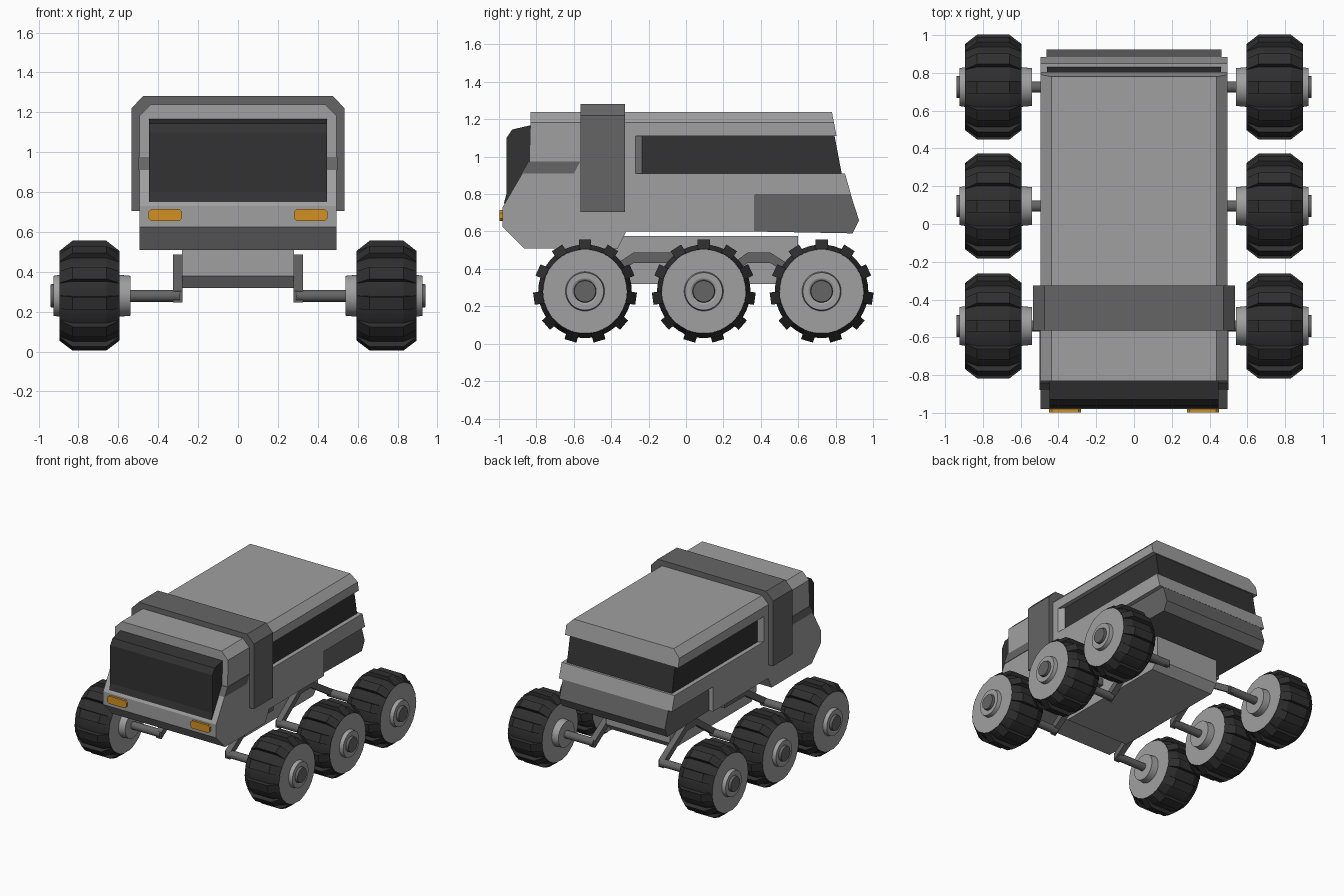
import bpy, bmesh, math
from mathutils import Matrix, Vector

if "Cube" in bpy.data.objects:
    bpy.data.objects.remove(bpy.data.objects["Cube"])


def mat(name, rgb):
    m = bpy.data.materials.new(name)
    m.diffuse_color = (*rgb, 1)
    m.use_nodes = True
    m.node_tree.nodes["Principled BSDF"].inputs["Base Color"].default_value = m.diffuse_color
    return m


LIGHT = mat("light grey", (0.35, 0.35, 0.35))
MID = mat("mid grey", (0.13, 0.13, 0.13))
GLASS = mat("dark glass", (0.032, 0.032, 0.032))
RUBBER = mat("black rubber", (0.028, 0.028, 0.028))
ORANGE = mat("orange lamp", (0.65, 0.28, 0.018))

AXES = {"x": lambda a, b, t: (t, a, b),   # profile in y, z
        "y": lambda a, b, t: (a, t, b),   # profile in x, z
        "z": lambda a, b, t: (a, b, t)}   # profile in x, y


def extrude(bm, pts, axis, lo, hi):
    f = AXES[axis]
    a = [bm.verts.new(f(*p, lo)) for p in pts]
    b = [bm.verts.new(f(*p, hi)) for p in pts]
    n = len(pts)
    faces = [bm.faces.new(a), bm.faces.new(b[::-1])]
    faces += [bm.faces.new((a[i], b[i], b[(i + 1) % n], a[(i + 1) % n])) for i in range(n)]
    bmesh.ops.recalc_face_normals(bm, faces=faces)
    return faces


def finish(bm, name, mats):
    me = bpy.data.meshes.new(name)
    bm.to_mesh(me)
    bm.free()
    for m in mats:
        me.materials.append(m)
    ob = bpy.data.objects.new(name, me)
    bpy.context.collection.objects.link(ob)
    return ob


def prism(name, pts, axis, lo, hi, m):
    bm = bmesh.new()
    extrude(bm, pts, axis, lo, hi)
    return finish(bm, name, [m])


# Main shell: one side profile with the window slot open to the rear
W = 0.495
bm = bmesh.new()
extrude(bm, [(-.98, .73), (-.838, .975), (-.83, 1.24), (.78, 1.24), (.805, 1.11),
             (-.27, 1.11), (-.27, .91), (.85, .91), (.883, .795), (.37, .795),
             (.37, .6), (-.32, .6), (-.365, .51), (-.867, .51), (-.98, .625)], "x", -W, W)
edges = [e for e in bm.edges if all(v.co.z > 1.23 for v in e.verts)
         and abs(e.verts[0].co.y - e.verts[1].co.y) > 1]
bmesh.ops.bevel(bm, geom=edges, offset=.057, segments=1, affect='EDGES')
finish(bm, "body_shell", [LIGHT])

# Recessed wraparound window, with bevelled front frames
prism("wraparound_window", [(-.28, .88), (.838, .88), (.787, 1.15), (-.28, 1.15)],
      "x", -.46, .46, GLASS)
for side, s in (("right", 1), ("left", -1)):
    prism(side + "_window_frame", [(s * .45, -.28), (s * W, -.27), (s * .46, -.235), (s * .45, -.235)],
          "z", .91, 1.11, LIGHT)

# Recessed rear lower panel
prism("rear_lower_panel", [(.36, .6), (.36, .8), (.88, .8), (.925, .66), (.89, .59)],
      "x", -.462, .462, MID)

# Windscreen, belt stripe and lamps
prism("windscreen", [(-.974, .75), (-.96, .80), (-.96, 1.10), (-.93, 1.145), (-.83, 1.168),
                     (-.78, 1.168), (-.78, .75)], "x", -.447, .447, GLASS)
prism("belt_stripe", [(-.842, .975), (-.565, .975), (-.6, .91), (-.88, .91)],
      "x", -W - .004, W + .004, MID)
for side, s in (("right", 1), ("left", -1)):
    c = [(.28, .67), (.295, .655), (.435, .655), (.45, .67),
         (.45, .70), (.435, .715), (.295, .715), (.28, .70)]
    prism(side + "_lamp", [(s * x, z) for x, z in c], "y", -.997, -.97, ORANGE)

# Roll band over the cab
prism("roll_band", [(-.535, .705), (-.535, 1.22), (-.475, 1.282), (.475, 1.282),
                    (.535, 1.22), (.535, .705)], "y", -.565, -.325, MID)

# Chassis
prism("chassis", [(-.48, .575), (-.48, .38), (-.42, .32), (.54, .32), (.6, .38), (.6, .575)],
      "x", -.28, .28, LIGHT)

# Suspension arms: bent bars along each side
WHEEL_Y, WHEEL_Z, WHEEL_X = (-.54, .095, .725), .28, .745
ARMS = {"front": [(-.56, .275), (-.28, .46), (-.02, .46)],
        "rear": [(.075, .275), (.33, .46), (.45, .46), (.74, .275)]}
for side, s in (("right", 1), ("left", -1)):
    for end, path in ARMS.items():
        outline = [(y, z + .028) for y, z in path] + [(y, z - .028) for y, z in path[::-1]]
        prism(f"{side}_{end}_arm", outline, "x", s * .278, s * .325, MID)

# Wheel: lathed axle, hub, disc, tyre and cap; (x, radius, material of next ring)
RINGS = [(-.455, .0, 1), (-.455, .03, 1), (-.205, .03, 0), (-.205, .1, 0), (-.15, .105, 0),
         (-.15, .224, 2), (-.085, .25, 2), (.085, .25, 2), (.15, .224, 0), (.15, .105, 0),
         (.18, .10, 0), (.18, .07, 0), (.175, .06, 1), (.195, .057, 1), (.195, .0, 1)]
SEG = 44
bm = bmesh.new()
rows = []
for x, r, _ in RINGS:
    if r == 0:
        rows.append([bm.verts.new((x, 0, 0))] * SEG)
    else:
        rows.append([bm.verts.new((x, r * math.sin(2 * math.pi * i / SEG),
                                   r * math.cos(2 * math.pi * i / SEG))) for i in range(SEG)])
for k in range(len(rows) - 1):
    for i in range(SEG):
        j = (i + 1) % SEG
        quad = list(dict.fromkeys((rows[k][i], rows[k][j], rows[k + 1][j], rows[k + 1][i])))
        bm.faces.new(quad).material_index = RINGS[k][2]
bmesh.ops.recalc_face_normals(bm, faces=bm.faces[:])

# Eleven tread lugs with chamfered shoulders
for i in range(11):
    faces = extrude(bm, [(-.149, .215), (-.149, .226), (-.085, .276), (.085, .276),
                         (.149, .226), (.149, .215)], "y", -.033, .033)
    for f in faces:
        f.material_index = 2
    bmesh.ops.rotate(bm, verts=list({v for f in faces for v in f.verts}), cent=Vector(),
                     matrix=Matrix.Rotation(2 * math.pi * i / 11, 3, 'X'))
first = finish(bm, "wheel", [LIGHT, MID, RUBBER])
first.data.shade_smooth()
first.data.set_sharp_from_angle(angle=math.radians(15))

# Six wheels share one mesh
for side, s in (("right", 1), ("left", -1)):
    for place, y in zip(("front", "middle", "rear"), WHEEL_Y):
        ob = first if (s == 1 and place == "front") else first.copy()
        if ob is not first:
            bpy.context.collection.objects.link(ob)
        ob.name = f"{side}_{place}_wheel"
        ob.location = (s * WHEEL_X, y, WHEEL_Z)
        ob.rotation_euler = (0, 0, 0 if s == 1 else math.pi)
